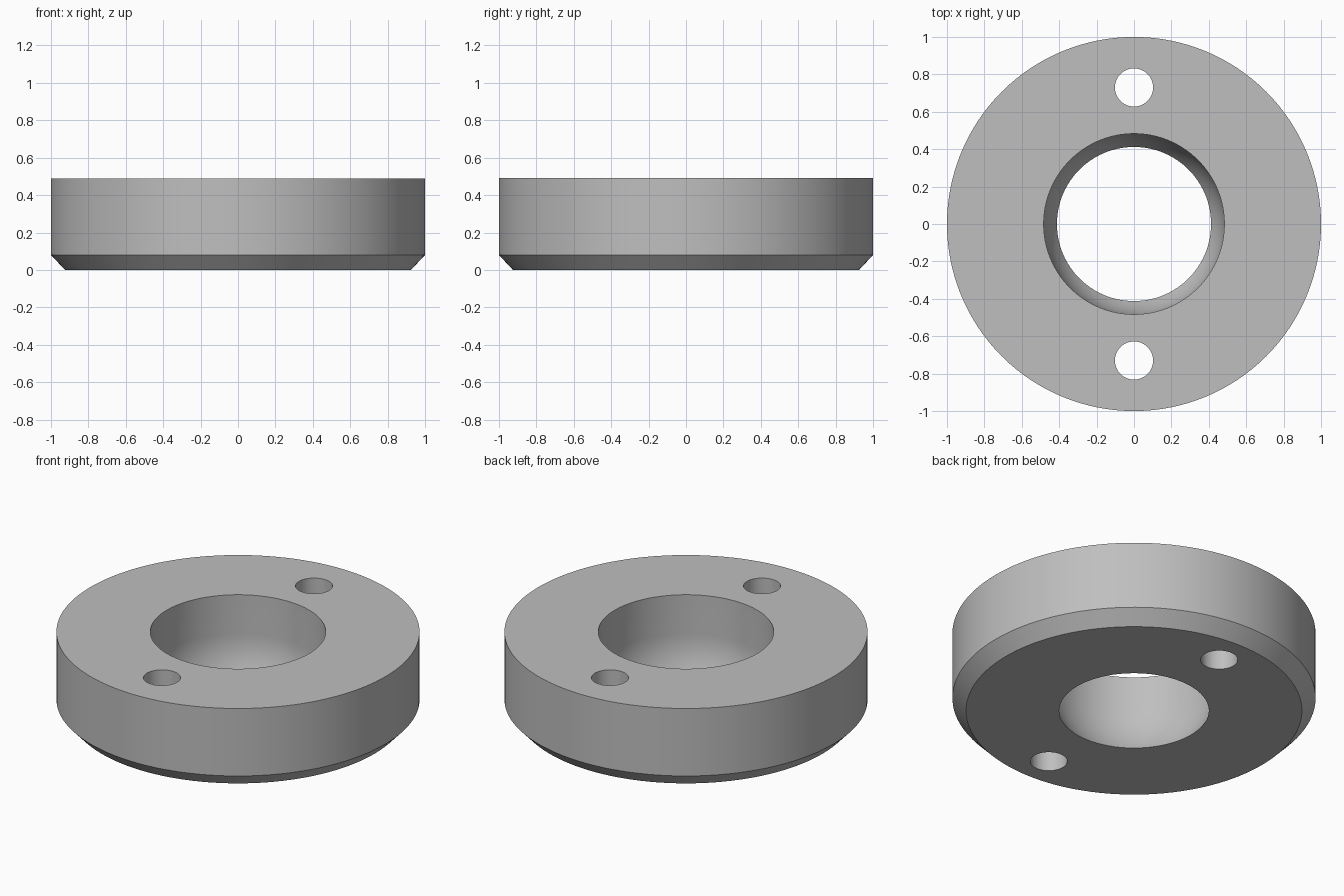
import bpy, bmesh, math
from mathutils import Vector

cube = bpy.data.objects.get("Cube")
if cube:
    bpy.data.objects.remove(cube, do_unlink=True)

HEIGHT, BORE, BORE_BOTTOM = 0.49, 0.483, 0.412
SEGMENTS = 128

# Single plain grey metal
metal = bpy.data.materials.new("grey metal")
metal.use_nodes = True
grey = (0.52, 0.52, 0.52, 1)
metal.diffuse_color = grey
metal.node_tree.nodes["Principled BSDF"].inputs["Base Color"].default_value = grey

# Half section: chamfered outside, straight bore running into a spherical seat
seat_z = math.sqrt(BORE**2 - BORE_BOTTOM**2)
profile = [(0.925, 0), (1, 0.08), (1, HEIGHT), (BORE, HEIGHT)]
for i in range(11):
    a = math.asin(seat_z / BORE) * i / 10
    profile.append((BORE * math.cos(a), seat_z - BORE * math.sin(a)))

# Turned ring
bm = bmesh.new()
verts = [bm.verts.new((r, 0, z)) for r, z in profile]
edges = [bm.edges.new((v, verts[(i + 1) % len(verts)])) for i, v in enumerate(verts)]
bmesh.ops.spin(bm, geom=verts + edges, cent=(0, 0, 0), axis=(0, 0, 1),
               angle=math.tau, steps=SEGMENTS, use_duplicate=False)
bmesh.ops.remove_doubles(bm, verts=bm.verts, dist=1e-4)
bmesh.ops.recalc_face_normals(bm, faces=bm.faces)
mesh = bpy.data.meshes.new("ring")
bm.to_mesh(mesh)
bm.free()
mesh.materials.append(metal)
ring = bpy.data.objects.new("ring", mesh)
bpy.context.collection.objects.link(ring)
bpy.ops.object.select_all(action="DESELECT")

# Two through holes, front and back
for side in (-1, 1):
    bpy.ops.mesh.primitive_cylinder_add(vertices=64, radius=0.102, depth=1,
                                        location=(0, side * 0.73, HEIGHT / 2))
    cutter = bpy.context.object
    cutter.name = "hole_cutter"
    cutter.hide_render = True
    cutter.data.materials.append(metal)
    bpy.context.view_layer.objects.active = ring
    cut = ring.modifiers.new("hole", "BOOLEAN")
    cut.operation, cut.solver, cut.object = "DIFFERENCE", "EXACT", cutter
    bpy.ops.object.modifier_apply(modifier=cut.name)
    bpy.data.objects.remove(cutter, do_unlink=True)

# Smooth walls with crisp rims
bpy.ops.object.select_all(action="DESELECT")
ring.select_set(True)
bpy.context.view_layer.objects.active = ring
bpy.ops.object.shade_smooth_by_angle(angle=math.radians(30))
